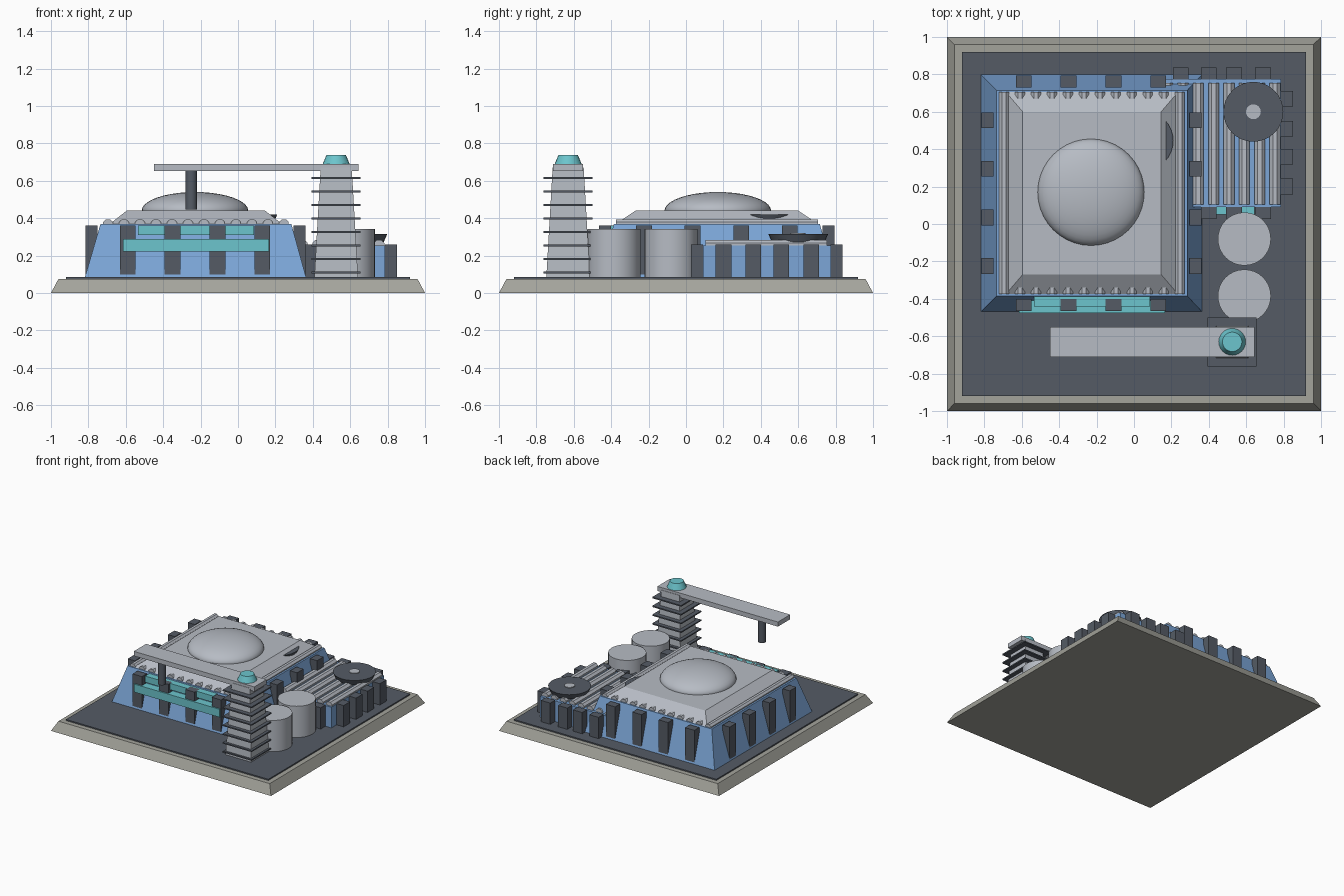
import bpy, bmesh, math
from mathutils import Matrix

if "Cube" in bpy.data.objects:
    bpy.data.objects.remove(bpy.data.objects["Cube"])


def material(name, rgb):
    m = bpy.data.materials.new(name)
    m.diffuse_color = (*rgb, 1)
    m.use_nodes = True
    m.node_tree.nodes["Principled BSDF"].inputs["Base Color"].default_value = m.diffuse_color
    return m


BLUE = material("wall blue", (0.20, 0.38, 0.68))
GREY = material("light grey", (0.47, 0.50, 0.55))
DARK = material("dark slate", (0.09, 0.105, 0.13))
STONE = material("stone base", (0.37, 0.37, 0.33))
CYAN = material("cyan glow", (0.15, 0.56, 0.61))


def finish(name, bm, mat, smooth=False):
    bmesh.ops.recalc_face_normals(bm, faces=bm.faces)
    me = bpy.data.meshes.new(name)
    bm.to_mesh(me)
    bm.free()
    me.materials.append(mat)
    ob = bpy.data.objects.new(name, me)
    bpy.context.collection.objects.link(ob)
    if smooth:
        bpy.ops.object.select_all(action='DESELECT')
        ob.select_set(True)
        bpy.context.view_layer.objects.active = ob
        bpy.ops.object.shade_smooth_by_angle(angle=math.radians(40))
    return ob


def frustum(name, mat, bottom, top, z0, z1):
    """Block between two rectangles given as (x0, x1, y0, y1)."""
    bm = bmesh.new()
    rings = []
    for (x0, x1, y0, y1), z in ((bottom, z0), (top, z1)):
        rings.append([bm.verts.new((x, y, z)) for x, y in
                      ((x0, y0), (x1, y0), (x1, y1), (x0, y1))])
    a, b = rings
    bm.faces.new(a[::-1])
    bm.faces.new(b)
    for i in range(4):
        j = (i + 1) % 4
        bm.faces.new((a[i], a[j], b[j], b[i]))
    return finish(name, bm, mat)


def box(name, mat, x0, x1, y0, y1, z0, z1):
    return frustum(name, mat, (x0, x1, y0, y1), (x0, x1, y0, y1), z0, z1)


def square(x, y, h):
    return (x - h, x + h, y - h, y + h)


def drum(name, mat, x, y, z0, z1, r0, r1, sides=32):
    bm = bmesh.new()
    bmesh.ops.create_cone(bm, cap_ends=True, segments=sides, radius1=r0, radius2=r1,
                          depth=z1 - z0, matrix=Matrix.Translation((x, y, (z0 + z1) / 2)))
    return finish(name, bm, mat, True)


def rib(name, x, y0, y1, z, r):
    """Roof tube running front to back."""
    bm = bmesh.new()
    mat = (Matrix.Translation((x, (y0 + y1) / 2, z)) @ Matrix.Rotation(math.pi / 2, 4, 'X')
           @ Matrix.Rotation(math.pi / 8, 4, 'Z'))
    bmesh.ops.create_cone(bm, cap_ends=True, segments=8, radius1=r, radius2=r,
                          depth=y1 - y0, matrix=mat)
    return finish(name, bm, GREY)


def vent(name, x, y, z0, z1):
    drum(name, DARK, x, y, z0, z1, 0.14, 0.16)
    drum(name + "_hub", GREY, x, y, z1 - 0.01, z1 + 0.005, 0.04, 0.04, 16)


# Ground plinth and paved slab
frustum("plinth", STONE, square(0, 0, 1), square(0, 0, 0.96), 0, 0.075)
box("paving", DARK, -0.92, 0.92, -0.92, 0.92, 0.06, 0.085)

# Main hall with sloping walls
CX, CY = -0.225, 0.165
frustum("hall_walls", BLUE, (-0.82, 0.365, -0.47, 0.80), (-0.735, 0.285, -0.385, 0.715), 0.08, 0.37)
for i in range(12):
    rib("hall_roof_rib", CX + (i - 5.5) * 0.0855, -0.375, 0.705, 0.368, 0.028)
frustum("hall_roof", GREY, (-0.685, 0.235, -0.375, 0.705), (-0.595, 0.145, -0.27, 0.60), 0.37, 0.44)

# Flattened roof dome
bm = bmesh.new()
bmesh.ops.create_uvsphere(bm, u_segments=40, v_segments=20, radius=1,
                          matrix=Matrix.Translation((-0.23, 0.17, 0.44)) @ Matrix.Diagonal((0.285, 0.285, 0.1, 1)))
bmesh.ops.bisect_plane(bm, geom=bm.verts[:] + bm.edges[:] + bm.faces[:],
                       plane_co=(0, 0, 0.435), plane_no=(0, 0, 1), clear_inner=True)
finish("roof_dome", bm, GREY, True)

# Hall buttresses on all four sides
for i in range(4):
    x = -0.59 + 0.24 * i
    for y in (-0.4325, 0.7625):
        box("hall_buttress", DARK, x - 0.042, x + 0.042, y - 0.032, y + 0.032, 0.08, 0.362)
    y = -0.225 + 0.26 * i
    for x in (-0.783, 0.328):
        box("hall_buttress", DARK, x - 0.032, x + 0.032, y - 0.042, y + 0.042, 0.08, 0.362)

# Glowing window bands on the front
box("lower_window_band", CYAN, -0.615, 0.165, -0.475, -0.40, 0.222, 0.288)
box("upper_window_band", CYAN, -0.535, 0.085, -0.442, -0.37, 0.31, 0.362)

# Side annex with ribbed roof, buttresses and window
box("annex_walls", BLUE, 0.17, 0.785, 0.09, 0.775, 0.08, 0.255)
for i in range(8):
    rib("annex_roof_rib", 0.18 + i * 0.082, 0.105, 0.755, 0.256, 0.031)
for x in (0.25, 0.40, 0.535, 0.69):
    for y in (0.06, 0.805):
        box("annex_buttress", DARK, x - 0.042, x + 0.042, y - 0.032, y + 0.032, 0.08, 0.26)
for y in (0.20, 0.36, 0.51, 0.67):
    box("annex_buttress", DARK, 0.785, 0.85, y - 0.042, y + 0.042, 0.08, 0.26)
box("annex_window_band", CYAN, 0.43, 0.645, 0.05, 0.10, 0.19, 0.235)

# Round vents
vent("annex_vent", 0.638, 0.60, 0.27, 0.315)
vent("hall_vent", 0.05, 0.445, 0.375, 0.42)

# Storage tanks
for y in (-0.08, -0.385):
    drum("storage_tank", GREY, 0.59, y, 0.08, 0.342, 0.142, 0.142)

# Tapered tower with stacked fins
TX, TY = 0.525, -0.63
frustum("tower", GREY, square(TX, TY, 0.117), square(TX, TY, 0.083), 0.08, 0.67)
for i in range(8):
    z = 0.11 + i * 0.072
    box("tower_fin", DARK, *square(TX, TY, 0.131), z - 0.005, z + 0.005)

# Crane arm, hanging post and beacon
box("crane_arm", GREY, -0.45, 0.645, -0.71, -0.55, 0.652, 0.69)
drum("hanging_post", DARK, -0.25, TY, 0.447, 0.655, 0.031, 0.031, 16)
drum("beacon", CYAN, TX, TY, 0.69, 0.738, 0.072, 0.052, 24)
